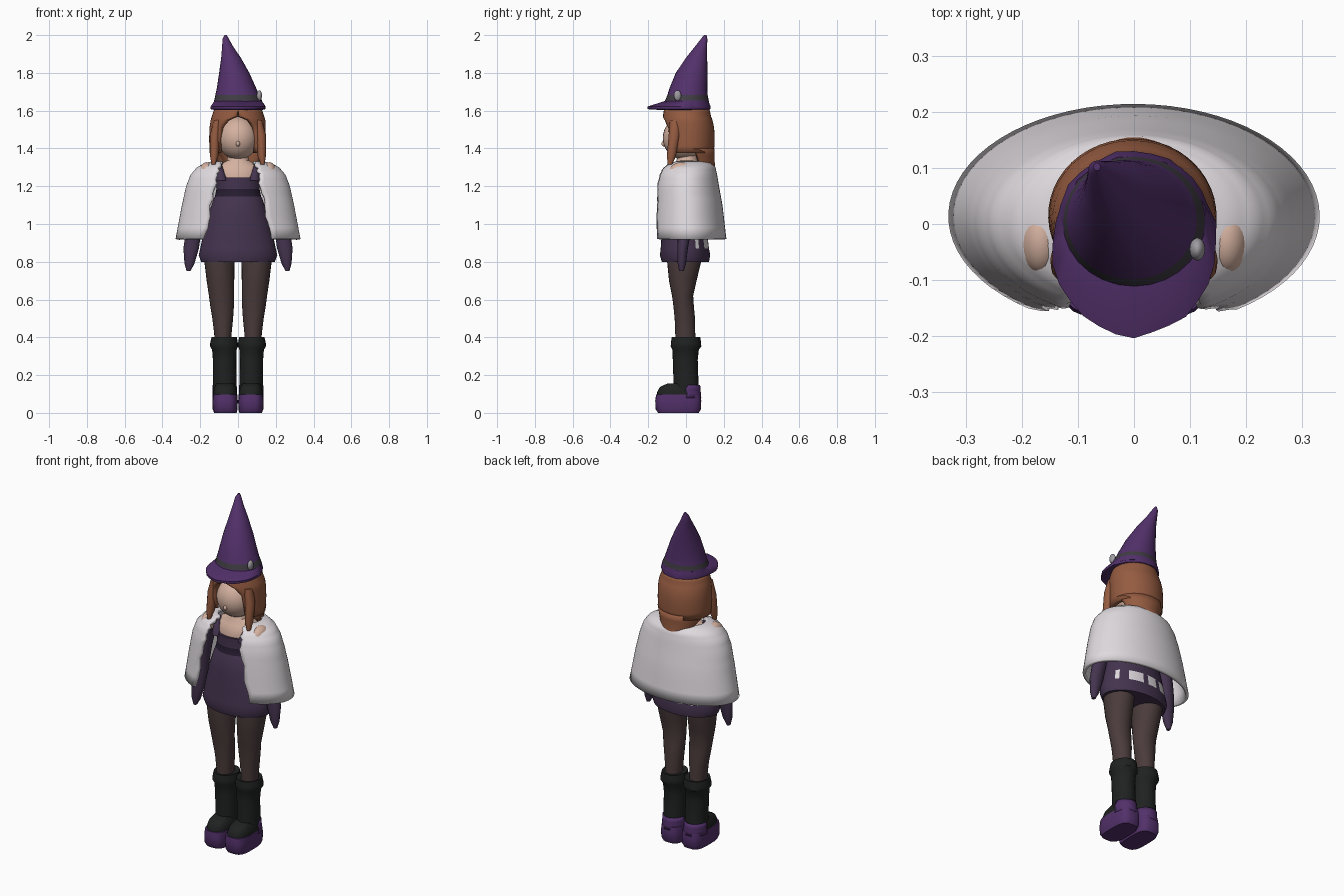
import bpy, bmesh, math, random

random.seed(4)
cube = bpy.data.objects.get("Cube")
if cube:
    bpy.data.objects.remove(cube, do_unlink=True)


def material(name, rgb):
    m = bpy.data.materials.new(name)
    m.diffuse_color = (*rgb, 1)
    m.use_nodes = True
    b = m.node_tree.nodes["Principled BSDF"]
    b.inputs["Base Color"].default_value = (*rgb, 1)
    b.inputs["Roughness"].default_value = 0.8
    return m


PURPLE = material("hat purple", (0.085, 0.03, 0.145))
HAIR = material("auburn hair", (0.30, 0.105, 0.052))
SKIN = material("skin", (0.66, 0.44, 0.35))
WHITE = material("cape white", (0.74, 0.70, 0.73))
DRESS = material("dress plum", (0.058, 0.034, 0.078))
BELT = material("belt dark plum", (0.02, 0.012, 0.03))
TIGHTS = material("tights brown", (0.07, 0.044, 0.044))
BOOT = material("boot black", (0.014, 0.015, 0.015))
BAND = material("band grey", (0.05, 0.045, 0.055))
BUCKLE = material("buckle grey", (0.35, 0.33, 0.36))


def finish(ob, mat, angle=40):
    ob.data.materials.append(mat)
    bpy.ops.object.select_all(action="DESELECT")
    ob.select_set(True)
    bpy.context.view_layer.objects.active = ob
    bpy.ops.object.shade_smooth_by_angle(angle=math.radians(angle))
    return ob


def loft(name, rings, mat, n=28, sub=1, power=1.0, caps=True, thick=0,
         jitter=0, wobble=0, arc=None):
    """Skin rings (z, cx, cy, rx, ry, front gap in degrees) from bottom to top."""
    rings = [tuple(r) + (0,) * (6 - len(r)) for r in rings]
    full = [rings[0]]
    for a, b in zip(rings, rings[1:]):
        full += [tuple(p + (q - p) * k / sub for p, q in zip(a, b)) for k in range(1, sub + 1)]
    opened = any(r[5] for r in full)
    count = n + 1 if opened else n
    rim = [1 + random.uniform(-wobble, wobble) for _ in range(count)]
    curve = lambda v: math.copysign(abs(v) ** power, v)
    bm = bmesh.new()
    rows = []
    for z, cx, cy, rx, ry, gap in full:
        lo = math.radians(gap + random.uniform(-jitter, jitter) * (gap > 0))
        hi = math.tau - math.radians(gap + random.uniform(-jitter, jitter) * (gap > 0))
        row = []
        for j in range(count):
            t = lo + (hi - lo) * j / n
            row.append(bm.verts.new((cx + rx * curve(math.sin(t)) * rim[j],
                                     cy - ry * curve(math.cos(t)) * rim[j], z)))
        rows.append(row)
    for a, b in zip(rows, rows[1:]):
        for j in range(n):
            k = (j + 1) % count
            bm.faces.new((a[j], a[k], b[k], b[j]))
    if caps and not opened:
        bm.faces.new(rows[0][::-1])
        bm.faces.new(rows[-1])
    bmesh.ops.remove_doubles(bm, verts=bm.verts[:], dist=1e-5)
    me = bpy.data.meshes.new(name)
    bm.to_mesh(me)
    bm.free()
    ob = bpy.data.objects.new(name, me)
    bpy.context.collection.objects.link(ob)
    finish(ob, mat)
    if thick:
        s = ob.modifiers.new("thickness", "SOLIDIFY")
        s.thickness, s.offset = thick, -1
    return ob


def ball(name, loc, size, mat):
    bpy.ops.mesh.primitive_uv_sphere_add(segments=28, ring_count=18, location=loc)
    ob = bpy.context.object
    ob.name, ob.scale = name, size
    return finish(ob, mat, 60)


def paint(ob, mat, test):
    """Give a second colour to the faces whose centre passes the test."""
    ob.data.materials.append(mat)
    for p in ob.data.polygons:
        if test(p.center):
            p.material_index = len(ob.data.materials) - 1


# Hat: bent cone with a band, brim longer at the front, side buckle
hat = loft("hat_crown", [(1.62, 0, 0.005, 0.135, 0.122), (1.655, 0, 0.005, 0.126, 0.115),
                         (1.682, -0.004, 0.008, 0.116, 0.107), (1.72, -0.008, 0.013, 0.104, 0.1),
                         (1.8, -0.02, 0.03, 0.08, 0.084), (1.88, -0.037, 0.056, 0.052, 0.056),
                         (1.94, -0.055, 0.08, 0.029, 0.032), (1.98, -0.065, 0.096, 0.017, 0.017),
                         (2.0, -0.066, 0.102, 0.006, 0.007)], PURPLE)
paint(hat, BAND, lambda c: 1.656 < c.z < 1.68)
loft("hat_brim", [(1.602, 0, 0, 0.12, 0.11), (1.608, 0, -0.035, 0.146, 0.165),
                  (1.622, 0, -0.035, 0.147, 0.166), (1.65, 0, 0.004, 0.127, 0.117)],
     PURPLE, wobble=0.025)
ball("hat_buckle", (0.113, -0.045, 1.68), (0.014, 0.02, 0.028), BUCKLE)

# Head, nose and neck
ball("head", (0, -0.01, 1.455), (0.108, 0.113, 0.115), SKIN)
ball("nose", (0, -0.118, 1.425), (0.011, 0.012, 0.014), SKIN)
loft("neck_and_chest", [(1.18, 0, 0, 0.1, 0.085), (1.26, 0, 0, 0.125, 0.092),
                        (1.305, 0, 0.005, 0.12, 0.075), (1.335, 0, 0.005, 0.06, 0.055),
                        (1.4, 0, 0.005, 0.045, 0.045)], SKIN)

# Hair: shell open over the face, back lock and two front locks
loft("hair_shell", [(1.375, -0.003, 0.015, 0.147, 0.133, 47), (1.45, -0.003, 0.015, 0.15, 0.137, 42),
                    (1.51, -0.002, 0.013, 0.149, 0.136, 38), (1.55, 0, 0.008, 0.145, 0.132, 24),
                    (1.572, 0, 0.005, 0.138, 0.127, 2), (1.61, 0, 0.004, 0.125, 0.12, 0)],
     HAIR, n=36, thick=0.03, sub=2)
loft("hair_back", [(1.265, 0, 0.05, 0.1, 0.108, 122), (1.33, 0, 0.035, 0.12, 0.117, 110),
                   (1.4, 0, 0.018, 0.145, 0.134, 95)], HAIR, n=20, thick=0.03, sub=2, jitter=3)
for s, side in ((1, "left"), (-1, "right")):
    loft(f"hair_front_lock_{side}", [(1.315, s * 0.13, -0.085, 0.01, 0.012),
                                     (1.36, s * 0.126, -0.077, 0.022, 0.024),
                                     (1.47, s * 0.122, -0.062, 0.027, 0.03),
                                     (1.55, s * 0.108, -0.055, 0.02, 0.03)], HAIR, n=12)

# Cape: open bell with a ragged front edge
loft("cape", [(0.92, 0, 0.014, 0.331, 0.2, 33), (1.1, 0, 0.008, 0.297, 0.185, 29),
              (1.2, 0, 0.003, 0.275, 0.172, 27), (1.26, 0, 0.004, 0.252, 0.161, 27),
              (1.3, 0, 0.01, 0.218, 0.146, 28), (1.323, 0, 0.018, 0.175, 0.12, 32),
              (1.333, 0, 0.02, 0.13, 0.09, 40)],
     WHITE, n=56, sub=3, thick=0.018, jitter=2.2)

# Dress: flared skirt, belt, bodice and straps, with pale underlayer at the back
dress = loft("dress", [(0.80, 0, -0.003, 0.195, 0.125), (0.835, 0, -0.005, 0.208, 0.133),
                       (0.87, 0, -0.006, 0.2, 0.128), (0.93, 0, -0.008, 0.188, 0.122),
                       (1.04, 0, -0.01, 0.16, 0.112), (1.14, 0, -0.008, 0.127, 0.1),
                       (1.145, 0, -0.008, 0.122, 0.097), (1.185, 0, -0.008, 0.114, 0.094),
                       (1.245, 0, -0.006, 0.122, 0.098)], DRESS, n=40)
paint(dress, BELT, lambda c: 1.143 < c.z < 1.18)
paint(dress, WHITE, lambda c: 0.86 < c.z < 0.95 and c.y > 0.03 and random.random() < 0.75)

for s, side in ((1, "left"), (-1, "right")):
    # Shoulder, strap and sleeve with a pointed cuff
    ball(f"shoulder_{side}", (s * 0.165, -0.025, 1.275), (0.04, 0.065, 0.052), SKIN)
    loft(f"dress_strap_{side}", [(1.23, s * 0.085, -0.075, 0.03, 0.025),
                                 (1.262, s * 0.09, -0.07, 0.022, 0.022),
                                 (1.315, s * 0.1, -0.035, 0.015, 0.025)], DRESS, n=10)
    loft(f"sleeve_{side}", [(0.75, s * 0.262, -0.024, 0.01, 0.012), (0.79, s * 0.257, -0.022, 0.027, 0.022),
                            (0.87, s * 0.248, -0.018, 0.042, 0.028), (0.95, s * 0.237, -0.01, 0.042, 0.034),
                            (1.1, s * 0.215, -0.005, 0.04, 0.04), (1.25, s * 0.185, -0.01, 0.045, 0.05)],
         DRESS, n=14)

    # Leg in tights
    loft(f"leg_{side}", [(0.34, s * 0.078, 0.0, 0.045, 0.052), (0.42, s * 0.08, -0.004, 0.046, 0.053),
                         (0.5, s * 0.081, -0.006, 0.055, 0.054), (0.56, s * 0.084, -0.012, 0.062, 0.054),
                         (0.62, s * 0.087, -0.018, 0.067, 0.056), (0.7, s * 0.093, -0.017, 0.073, 0.073),
                         (0.8, s * 0.098, -0.01, 0.08, 0.09), (0.9, s * 0.098, -0.005, 0.08, 0.095)],
         TIGHTS, n=24)

    # Boot: shaft with folded cuff, rounded foot, heel patch and chunky sole
    loft(f"boot_shaft_{side}", [(0.07, s * 0.07, 0.004, 0.062, 0.072), (0.16, s * 0.07, 0.0, 0.062, 0.066),
                                (0.28, s * 0.071, -0.004, 0.062, 0.066), (0.335, s * 0.072, -0.002, 0.065, 0.07),
                                (0.352, s * 0.074, 0.0, 0.074, 0.081), (0.37, s * 0.074, 0.0, 0.073, 0.08),
                                (0.402, s * 0.073, 0.0, 0.067, 0.075), (0.396, s * 0.075, 0.0, 0.05, 0.056)],
         BOOT, n=24)
    loft(f"boot_foot_{side}", [(0.07, s * 0.068, -0.042, 0.063, 0.114), (0.11, s * 0.068, -0.04, 0.063, 0.113),
                               (0.137, s * 0.068, -0.038, 0.057, 0.1), (0.155, s * 0.069, -0.025, 0.046, 0.075)],
         BOOT, n=24, power=0.8)
    loft(f"boot_heel_patch_{side}", [(0.08, s * 0.07, 0.005, 0.066, 0.076, 80), (0.148, s * 0.07, 0.003, 0.064, 0.072, 95)],
         PURPLE, n=16, thick=0.008, sub=3, jitter=8)
    loft(f"boot_sole_{side}", [(0.0, s * 0.067, -0.04, 0.06, 0.108), (0.02, s * 0.068, -0.041, 0.066, 0.12),
                               (0.065, s * 0.068, -0.041, 0.067, 0.122), (0.098, s * 0.068, -0.041, 0.064, 0.117)],
         PURPLE, n=28, power=0.6)
